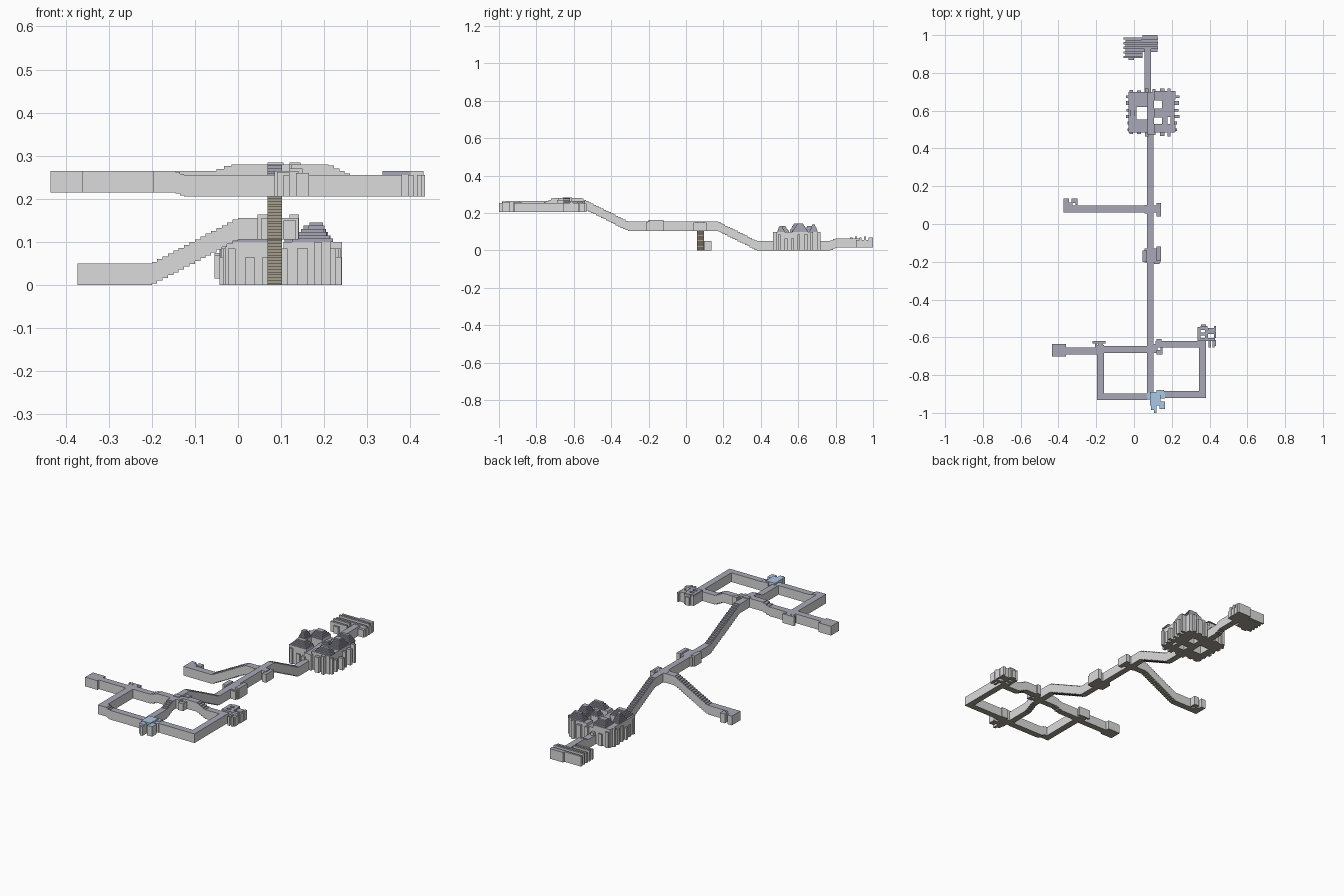
import bpy, bmesh, math, random
random.seed(4)

def material(name, c):
    m = bpy.data.materials.new(name)
    m.diffuse_color = (*c, 1)
    return m

WALL = material("wall grey", (.71, .71, .71))
ROOF = material("roof blue grey", (.395, .395, .475))
FLOOR = material("floor brown", (.38, .345, .275))
BLUE = material("start room blue", (.41, .57, .79))

def finish(name, bm, roof=ROOF):
    bmesh.ops.recalc_face_normals(bm, faces=bm.faces)
    me = bpy.data.meshes.new(name)
    bm.to_mesh(me)
    bm.free()
    for m in (WALL, roof, FLOOR):
        me.materials.append(m)
    ob = bpy.data.objects.new(name, me)
    bpy.context.collection.objects.link(ob)

def room(name, boxes, roof=ROOF, roof_from=9):
    """Boxes (x0, x1, y0, y1, z0, z1); faces coloured by direction."""
    bm = bmesh.new()
    for x0, x1, y0, y1, z0, z1 in boxes:
        vs = bmesh.ops.create_cube(bm, size=1)["verts"]
        for v in vs:
            v.co = (x0 if v.co.x < 0 else x1, y0 if v.co.y < 0 else y1,
                    z0 if v.co.z < 0 else z1)
    bm.normal_update()
    for f in bm.faces:
        f.material_index = 1 if f.normal.z > .5 else 2 if f.normal.z < -.5 else 0
        if min(v.co.z for v in f.verts) >= roof_from:
            f.material_index = 1
    finish(name, bm, roof)

def corridor(name, axis, a, b, keys, h=.05):
    """Passage along an axis between a and b across; sloped spans become steps."""
    pts = [keys[0]]
    for (t0, z0), (t1, z1) in zip(keys, keys[1:]):
        n = max(1, round(abs(z1 - z0) / .0065))
        for i in range(n):
            z = z0 + (z1 - z0) * (i + .5) / n if z0 != z1 else z0
            for t in (t0 + (t1 - t0) * i / n, t0 + (t1 - t0) * (i + 1) / n):
                if abs(t - pts[-1][0]) + abs(z - pts[-1][1]) > 1e-6:
                    pts.append((t, z))
    bm = bmesh.new()
    def place(t, c, z):
        return bm.verts.new((t, c, z) if axis == "x" else (c, t, z))
    prof = pts + [(t, z + h) for t, z in reversed(pts)]
    A = [place(t, a, z) for t, z in prof]
    B = [place(t, b, z) for t, z in prof]
    bm.faces.new(A)
    bm.faces.new(B[::-1])
    n = len(prof)
    for i in range(n):
        j = (i + 1) % n
        f = bm.faces.new((A[j], A[i], B[i], B[j]))
        if n // 2 <= i < n - 1:
            f.material_index = 1
        elif i < n // 2 - 1:
            f.material_index = 2
    finish(name, bm)

# main passage, stepping down from the high south to the low north
corridor("main_passage", "y", .068, .102,
         [(-.68, .23), (-.56, .23), (-.31, .105), (.17, .105), (.38, 0), (.70, 0)])
corridor("north_passage", "y", .055, .09, [(.68, 0), (.77, 0), (.80, .015), (.93, .015)])
corridor("west_passage", "x", .06, .097, [(-.37, 0), (-.2, 0), (0, .105), (.115, .105)])

# southern double loop
corridor("loop_centre", "y", .068, .102, [(-.93, .205), (-.76, .205), (-.71, .23), (-.68, .23)])
corridor("loop_southwest", "x", -.933, -.897, [(-.16, .215), (-.145, .215), (-.125, .205), (.068, .205)])
corridor("loop_west", "y", -.197, -.16, [(-.933, .215), (-.64, .215)])
corridor("loop_northwest", "x", -.682, -.647, [(-.16, .215), (-.05, .215), (-.015, .23), (.12, .23)])
corridor("loop_northeast", "x", -.655, -.62, [(.115, .23), (.21, .23), (.26, .205), (.345, .205)])
corridor("loop_east", "y", .345, .38, [(-.92, .205), (-.64, .205)])
corridor("loop_southeast", "x", -.92, -.885, [(.16, .205), (.345, .205)])
corridor("far_west_passage", "x", -.69, -.655, [(-.37, .215), (-.197, .215)])

# small rooms of the south
room("far_west_room", [(-.435, -.36, -.702, -.635, .215, .265)])
room("west_corner_alcoves", [(-.22, -.15, -.632, -.62, .215, .265), (-.19, -.165, -.65, -.63, .215, .265),
                             (-.207, -.197, -.655, -.632, .215, .265)])
room("junction_alcoves", [(.068, .105, -.66, -.635, .23, .284), (.12, .145, -.635, -.61, .23, .284),
                          (.10, .125, -.67, -.635, .23, .28), (.12, .15, -.69, -.668, .23, .27),
                          (.14, .15, -.668, -.655, .23, .27)])
room("start_room", [(.068, .165, -.925, -.893, .205, .2552), (.085, .14, -.96, -.89, .205, .265),
                    (.09, .12, -.985, -.95, .205, .262), (.105, .12, -1, -.98, .205, .255),
                    (.135, .165, -.98, -.94, .205, .26), (.12, .16, -.905, -.88, .205, .26)], BLUE)

# room in the east corner, with a raised roof
plan = [(.335, .352, -.62, -.545), (.352, .39, -.562, -.54), (.352, .40, -.62, -.603),
        (.375, .393, -.603, -.562), (.352, .375, -.59, -.575)]
east = [(*p, .205, .255) for p in plan] + [(*p, .255, .265) for p in plan]
east += [(.345, .38, -.655, -.62, .205, .2551), (.355, .38, -.54, -.533, .205, .25),
         (.393, .425, -.583, -.55, .205, .258), (.40, .43, -.62, -.603, .205, .265)]
east += [(x, x + .012, -.655, -.62, .205, .255) for x in (.395, .415)]
east += [(.423, .434, y, y + .03, .205, .255) for y in (-.645, -.603, -.57)]
room("east_room", east, roof_from=.2545)

# middle passage rooms
room("bridge_room", [(.055, .14, -.205, -.13, .105, .155), (.045, .068, -.2, -.14, .105, .163),
                     (.12, .142, -.195, -.12, .105, .163), (.105, .135, -.213, -.205, .105, .15)])
room("crossing_room", [(.102, .125, .06, .097, .105, .1552), (.118, .142, .04, .07, .105, .15),
                       (.118, .142, .07, .11, .105, .15), (.055, .068, .055, .1, .105, .156)])
room("west_end_room", [(-.372, -.345, .06, .135, 0, .0502), (-.345, -.325, .097, .115, 0, .05),
                       (-.33, -.30, .11, .135, 0, .05), (-.31, -.3, .10, .112, 0, .05)])

# northern end hall: parallel slots
hall = [(.04, .125, .91, .985, .015, .055), (-.045, .045, .885, .975, .015, .055)]
for i in range(5):
    y = .878 + i * .0245
    x0, x1 = (-.055, .045) if i < 2 else (-.055, .128)
    hall.append((x0, x1, y, y + .012, .015, .074 if i % 2 else .07))
hall += [(.045, .125, .988, 1, .015, .07), (-.03, 0, .868, .88, .015, .055)]
room("north_hall", hall)

# large keep: ring of tall chambers around open courts
keep = [(-.03, .012, .485, .70, 0, .1), (.012, .075, .62, .70, 0, .1),
        (.012, .075, .485, .553, 0, .1), (.068, .106, .475, .70, 0, .085),
        (.106, .215, .655, .705, 0, .1), (.148, .215, .567, .66, 0, .1),
        (.106, .215, .485, .53, 0, .1), (.106, .15, .565, .612, 0, .1),
        (.148, .178, .525, .57, 0, .1), (.192, .215, .525, .57, 0, .1)]
for i in range(6):
    t = i / 6 + .03
    w = random.uniform(.014, .028)
    d = random.uniform(.006, .022)
    z = random.choice((.065, .085, .1))
    y = .485 + t * .21
    keep.append((-.03 - d * .6, -.02, y, y + w * .8, 0, z))
    keep.append((.21, .22 + d, y, y + w * .8, 0, z))
    x = -.03 + t * .24
    keep.append((x, x + w, .485 - d, .49, 0, z))
    keep.append((x, x + w, .695, .702 + d * .8, 0, z))
room("keep_walls", keep)

# stepped roofs over the keep chambers
tiers = []
for x0, x1, y0, y1, top in ((-.028, .012, .555, .62, .145), (.0, .075, .625, .695, .13),
                            (-.02, .07, .488, .55, .13), (.15, .213, .57, .652, .145),
                            (.13, .22, .66, .704, .14), (.108, .15, .568, .61, .125),
                            (.125, .22, .488, .527, .13)):
    n = round((top - .1) / .0075)
    for i in range(n):
        ix, iy = (x1 - x0) * .3 * i / n, (y1 - y0) * .4 * i / n
        z = .1 + i * .0075
        tiers.append((x0 + ix, x1 - ix, y0 + iy, y1 - iy, z, z + .0075))
room("keep_stepped_roofs", tiers, roof_from=.099)
